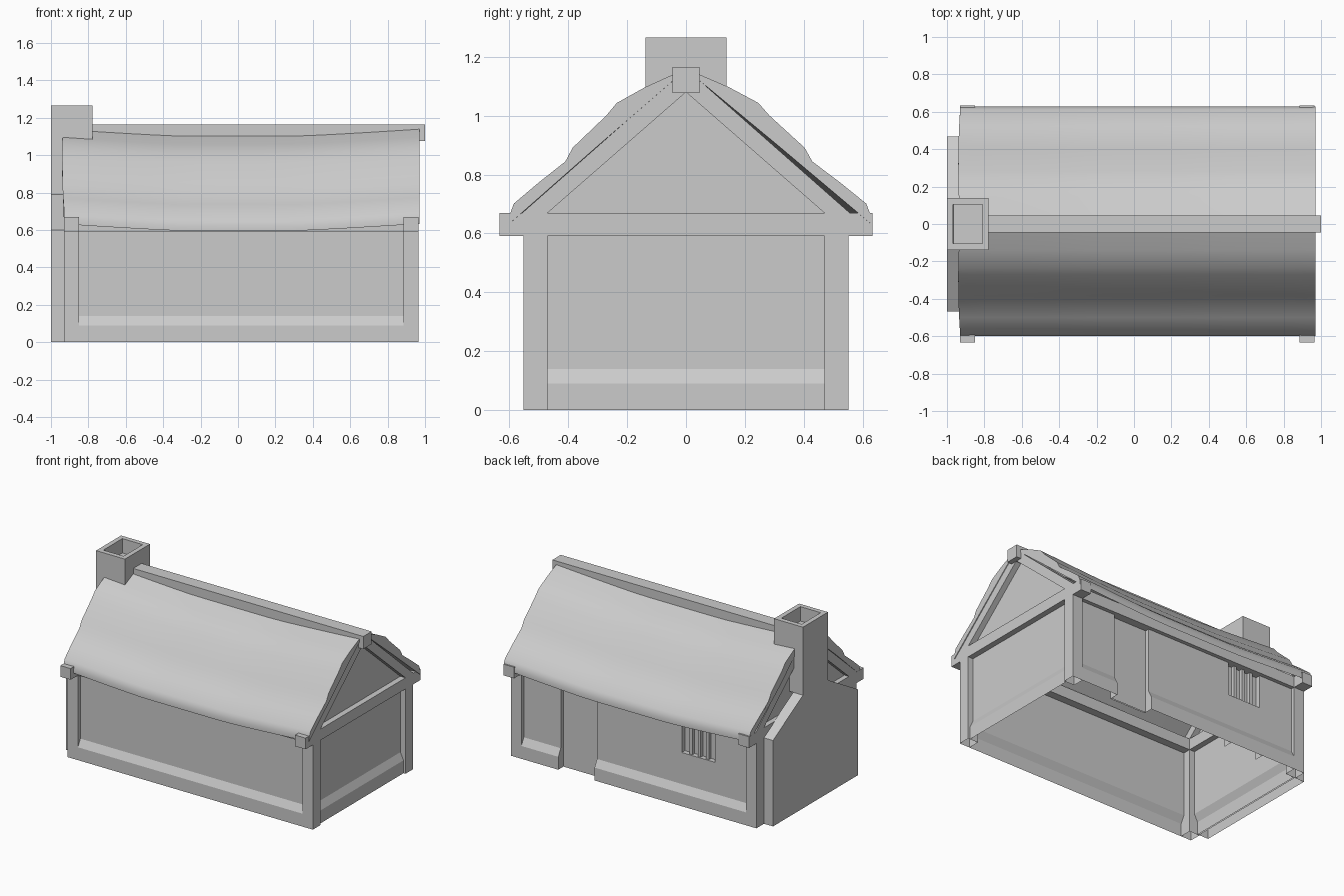
import bpy, bmesh
from math import radians

cube = bpy.data.objects.get("Cube")
if cube:
    bpy.data.objects.remove(cube, do_unlink=True)

GREY = (0.6, 0.6, 0.6, 1)
mat = bpy.data.materials.new("plain grey")
mat.use_nodes = True
mat.diffuse_color = GREY
mat.node_tree.nodes["Principled BSDF"].inputs["Base Color"].default_value = GREY


def finish(name, bm):
    me = bpy.data.meshes.new(name)
    bm.to_mesh(me)
    bm.free()
    me.materials.append(mat)
    ob = bpy.data.objects.new(name, me)
    bpy.context.collection.objects.link(ob)
    return ob


def prism_bm(pts, axis, a, b):
    """Extrude a profile: (y, z) along x, or (x, z) along y."""
    bm = bmesh.new()
    at = lambda p, t: (t, p[0], p[1]) if axis == "x" else (p[0], t, p[1])
    rings = [[bm.verts.new(at(p, t)) for p in pts] for t in (a, b)]
    n = len(pts)
    for i in range(n):
        j = (i + 1) % n
        bm.faces.new((rings[0][i], rings[0][j], rings[1][j], rings[1][i]))
    for r in rings:
        bm.faces.new(r)
    bmesh.ops.recalc_face_normals(bm, faces=bm.faces)
    return bm


def prism(name, pts, axis, a, b):
    return finish(name, prism_bm(pts, axis, a, b))


def box_bm(x0, x1, y0, y1, z0, z1):
    return prism_bm([(y0, z0), (y1, z0), (y1, z1), (y0, z1)], "x", x0, x1)


def box(name, *dims):
    return finish(name, box_bm(*dims))


def drop_faces(bm, test):
    faces = [f for f in bm.faces if test(f)]
    bmesh.ops.delete(bm, geom=faces, context="FACES")


def is_bottom(f):
    return f.normal.z < -0.9


def wall(name, face, panel, inner, axis, a, b, top=0.6):
    """Hollow wall: recessed panel above a plinth with a sloping top."""
    pts = [(face, 0), (face, 0.09), (panel, 0.14), (panel, top), (inner, top), (inner, 0)]
    bm = prism_bm(pts, axis, a, b)
    k = 1 if axis == "x" else 0
    drop_faces(bm, lambda f: is_bottom(f) or all(abs(v.co[k] - inner) < 1e-4 for v in f.verts))
    finish(name, bm)


EAVE, BEAM = 0.592, 0.67
LEFT, RIGHT = (-0.93, -0.85), (0.885, 0.965)
POST_OUT, POST_IN = 0.552, 0.47
SIDES = (("front", -POST_OUT, -POST_IN), ("back", POST_IN, POST_OUT))

# Timber frame: hollow posts, tie beams, gable rafters, wall plates and ridge
for side, (x0, x1) in (("west", LEFT), ("east", RIGHT)):
    for label, y0, y1 in SIDES:
        bm = box_bm(x0, x1, y0, y1, 0, EAVE)
        drop_faces(bm, is_bottom)
        finish(f"{label}_{side}_post", bm)
    box(f"{side}_tie_beam", x0, x1, -0.633, 0.633, EAVE, BEAM)
    prism(f"{side}_rafters", [(-0.556, BEAM), (0, 1.16), (0.556, BEAM),
                              (0.47, BEAM), (0, 1.08), (-0.47, BEAM)], "x", x0, x1)
    mid = (x0 + x1) / 2
    prism(f"{side}_gable_panel", [(-0.49, BEAM), (0, 1.1), (0.49, BEAM)], "x", mid - 0.005, mid)
for label, y0, y1 in SIDES:
    box(f"{label}_wall_plate", LEFT[1], RIGHT[0], y0, y1, EAVE, BEAM)
box("ridge_beam", -0.8, 1.0, -0.046, 0.046, 1.077, 1.165)

# Walls
PANEL = 0.525
WIN0, WIN1, SILL = -0.59, -0.335, 0.36
wall("front_wall", -POST_OUT, -PANEL, -0.49, "x", LEFT[1], RIGHT[0])
wall("east_wall", 0.95, 0.925, 0.9, "y", -POST_IN, POST_IN)
wall("west_wall", -0.915, -0.89, -0.87, "y", -POST_IN, POST_IN)
for i, (a, b, top) in enumerate(((LEFT[1], WIN0, 0.6), (WIN0, WIN1, SILL),
                                 (WIN1, 0.32, 0.6), (0.6, RIGHT[0], 0.6))):
    wall(f"back_wall_{i + 1}", POST_OUT, PANEL, 0.485, "x", a, b, top)

# Door and barred window
bm = box_bm(0.32, 0.6, 0.485, 0.495, 0, 0.6)
drop_faces(bm, is_bottom)
finish("door", bm)
box("window_pane", WIN0, WIN1, 0.485, 0.49, SILL, 0.6)
for i in range(3):
    x = WIN0 + (WIN1 - WIN0) * (i + 1) / 4
    box(f"window_bar_{i + 1}", x - 0.011, x + 0.011, 0.491, 0.515, SILL, 0.6)

# Shallow chimney breast outside the west wall, open below
bm = prism_bm([(-0.468, 0), (0.468, 0), (0.468, 0.6), (0.138, 0.79), (-0.138, 0.79), (-0.468, 0.6)],
              "x", -1.0, -0.925)
drop_faces(bm, lambda f: abs(f.normal.z) > 0.99)
finish("chimney_breast", bm)

# Chimney stack with a sunken flue
bm = box_bm(-1.0, -0.777, -0.138, 0.138, 0.79, 1.265)
drop_faces(bm, is_bottom)
cap = [f for f in bm.faces if f.normal.z > 0.9]
bmesh.ops.inset_individual(bm, faces=cap, thickness=0.033, use_even_offset=True)
bmesh.ops.inset_individual(bm, faces=cap, thickness=0.001, depth=-0.1)
finish("chimney_stack", bm)


# Thatch: layered slope that sags between the gables
def sag(x):
    t = max(0.0, abs(x) - 0.3) / 0.65
    return 0.036 * (1 - t ** 1.2)


TOP = [(0.03, 1.145), (0.14, 1.095), (0.235, 1.042), (0.27, 1.0), (0.385, 0.89),
       (0.41, 0.843), (0.5, 0.772), (0.585, 0.7), (0.6, 0.66)]
UNDER = [(0.6, 0.632), (0.56, 0.667), (0.3, 0.896), (0.03, 1.13)]
STATIONS = [-0.94 + 1.91 * i / 16 for i in range(17)]
for label, sy, shift in (("front", -1, 0), ("back", 1, 0.028)):
    bm = bmesh.new()
    rings = []
    for x in STATIONS:
        ring = []
        for y, z in TOP + UNDER:
            bow = 1 - 0.012 * (abs(y - 0.3) / 0.3) ** 2 if x < 0 else 1
            ring.append(bm.verts.new((x * bow, sy * (y + shift * y / 0.6), z - sag(x))))
        rings.append(ring)
    n = len(rings[0])
    for r, s in zip(rings, rings[1:]):
        for i in range(n):
            j = (i + 1) % n
            bm.faces.new((r[i], r[j], s[j], s[i]))
    bm.faces.new(rings[0])
    bm.faces.new(rings[-1])
    bmesh.ops.recalc_face_normals(bm, faces=bm.faces)
    ob = finish(f"{label}_thatch", bm)
    bpy.ops.object.select_all(action="DESELECT")
    ob.select_set(True)
    bpy.context.view_layer.objects.active = ob
    bpy.ops.object.shade_smooth_by_angle(angle=radians(50))
